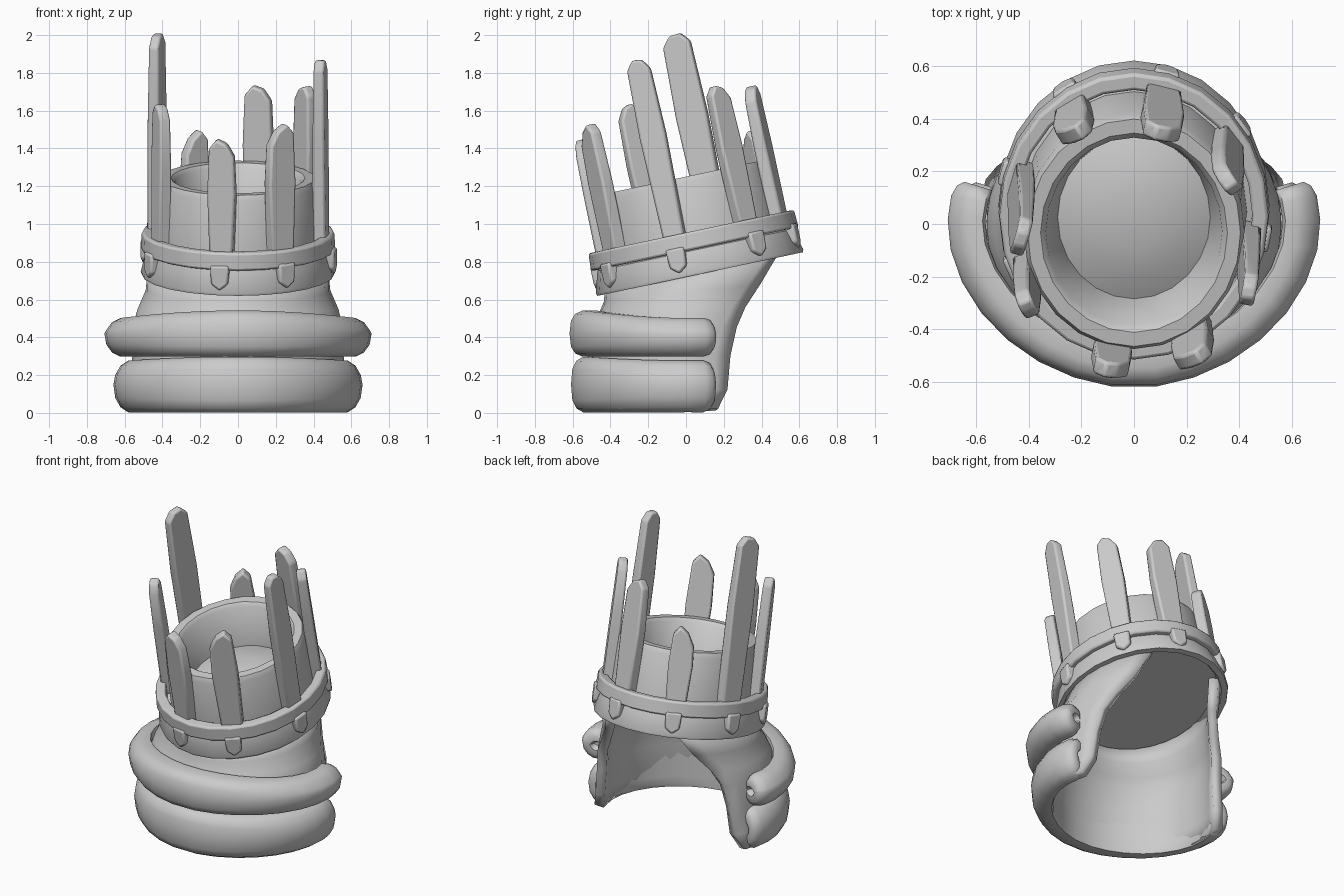
import bpy, bmesh, math
from mathutils import Matrix, Vector

if "Cube" in bpy.data.objects:
    bpy.data.objects.remove(bpy.data.objects["Cube"])

GREY = (0.6, 0.6, 0.6, 1)
mat = bpy.data.materials.new("stone grey")
mat.use_nodes = True
mat.diffuse_color = GREY
mat.node_tree.nodes["Principled BSDF"].inputs["Base Color"].default_value = GREY

# The crown leans forward as one piece
TILT = Matrix.Translation((0, 0.075, 0.735)) @ Matrix.Rotation(math.radians(12), 4, "X")
RATIO = 1.09  # crown rings are slightly longer front to back


def finish(name, bm, matrix=None, angle=40, solid=0, bevel=0):
    bmesh.ops.recalc_face_normals(bm, faces=bm.faces)
    mesh = bpy.data.meshes.new(name)
    bm.to_mesh(mesh)
    bm.free()
    mesh.materials.append(mat)
    ob = bpy.data.objects.new(name, mesh)
    bpy.context.collection.objects.link(ob)
    if matrix:
        ob.matrix_world = matrix
    if solid:
        mod = ob.modifiers.new("thickness", "SOLIDIFY")
        mod.thickness, mod.offset = solid, 0
    if bevel:
        mod = ob.modifiers.new("soft edges", "BEVEL")
        mod.width, mod.segments = bevel, 2
    bpy.ops.object.select_all(action="DESELECT")
    ob.select_set(True)
    bpy.context.view_layer.objects.active = ob
    bpy.ops.object.shade_smooth_by_angle(angle=math.radians(angle))


def loft(bm, rows, wrap):
    """Join rows of points with quads."""
    rings = [[bm.verts.new(p) for p in row] for row in rows]
    n = len(rings[0])
    for a, b in zip(rings, rings[1:]):
        for i in range(n if wrap else n - 1):
            j = (i + 1) % n
            bm.faces.new((a[i], a[j], b[j], b[i]))
    return rings


def power(value, exponent):
    return math.copysign(abs(value) ** exponent, value)


def lathe(name, profile, closed=False, sides=24, bevel=0):
    """Elliptical ring in the crown's frame; open profiles are capped."""
    bm = bmesh.new()
    pts = profile + profile[:1] if closed else profile
    turn = [math.tau * i / sides for i in range(sides)]
    rings = loft(bm, [[(r * math.cos(t), r * RATIO * math.sin(t), z) for t in turn]
                      for r, z in pts], True)
    if closed:
        bmesh.ops.remove_doubles(bm, verts=bm.verts, dist=1e-5)
    else:
        bm.faces.new(rings[0])
        bm.faces.new(rings[-1])
    finish(name, bm, TILT, bevel=bevel)


# Crown: cup with a shallow domed floor, then two bands
lathe("cup", [(0.43, 0.1), (0.42, 0.49), (0.405, 0.52), (0.355, 0.52), (0.335, 0.5),
              (0.29, 0.24), (0.2, 0.28), (0.1, 0.3), (0.02, 0.305)])
lathe("lower_band", [(0.46, 0.03), (0.475, 0), (0.51, 0), (0.515, 0.015),
                     (0.485, 0.13), (0.47, 0.14)])
lathe("upper_band", [(0.515, 0.135), (0.51, 0.23), (0.45, 0.23), (0.45, 0.135)],
      closed=True, bevel=0.012)


def slab(name, outline, degrees, radius, depth):
    """Flat outline on the crown's ellipse, facing outward, thinner towards the top."""
    bm = bmesh.new()
    for loop in loft(bm, [[(side * (depth - 0.012 * z), u, z) for u, z in outline]
                          for side in (-1, 1)], True):
        bm.faces.new(loop)
    t = math.radians(degrees)
    place = (Matrix.Translation((radius * math.cos(t), radius * 1.08 * math.sin(t), 0))
             @ Matrix.Rotation(t, 4, "Z"))
    finish(name, bm, TILT @ place, bevel=0.012)


def spike(index, degrees, top, width, slant):
    """Wooden slat with a chipped top, and its pointed peg below the band."""
    w = width / 2
    right, left = max(slant, 0), max(-slant, 0)
    outline = [(w * 0.8, 0.14), (w, top * 0.65), (w * 0.88, top - 0.05 - right),
               (w * 0.35, top - right * 0.6), (-w * 0.35, top - left * 0.6),
               (-w * 0.88, top - 0.05 - left), (-w, top * 0.65), (-w * 0.8, 0.14)]
    slab(f"spike_{index}", outline, degrees, 0.445, 0.041)
    slab(f"peg_{index}", [(0, 0.025), (0.045, 0.06), (0.05, 0.16), (-0.05, 0.16),
                          (-0.045, 0.06)], degrees, 0.49, 0.038)


for i, (deg, top, width, slant) in enumerate([
        (-101, 0.83, 0.15, 0.04), (-60, 0.9, 0.16, -0.06), (-11, 1.18, 0.14, 0.01),
        (37, 0.96, 0.14, 0.03), (76, 0.92, 0.16, -0.03), (121, 0.69, 0.15, 0.07),
        (164, 1.27, 0.17, 0.01), (204, 0.96, 0.13, 0.03)]):
    spike(i + 1, deg, top, width, slant)

# Collar: thick shell open at the back, narrowing up into the band
rows = []
for z, rx, ry, cy, slope, end in [
        (0.015, 0.56, 0.55, 0, 0, 17), (0.12, 0.54, 0.515, 0, 0, 24),
        (0.3, 0.53, 0.49, 0, 0, 27), (0.45, 0.53, 0.465, 0, 0, 33),
        (0.54, 0.505, 0.445, 0.01, 0.06, 40), (0.64, 0.46, 0.445, 0.04, 0.13, 48),
        (0.76, 0.45, 0.47, 0.07, 0.21, 57)]:
    row = []
    for i in range(25):
        t = math.radians(-90 + (i / 12 - 1) * (90 + end))
        y = ry * math.sin(t)
        row.append((rx * math.cos(t), cy + y, z + slope * y))
    rows.append(row)
bm = bmesh.new()
loft(bm, rows, False)
finish("collar", bm, angle=60, solid=0.06)


def roll(name, z, rx, ry, half_width, half_height, bulge):
    """Padded horseshoe roll with a flat inner side and dimpled ends."""
    # (angle from the front, section scale): the end steps fold back into a dimple
    ends = [(101, 1), (105, 0.9), (107, 0.7), (107, 0.4), (103, 0.25)]
    side = [(a, 1) for a in range(8, 100, 12)] + ends
    path = [(-a, s) for a, s in reversed(side)] + side
    rows = []
    for a, s in path:
        t = math.radians(a - 90)
        centre = Vector((rx * power(math.cos(t), 1.07), ry * power(math.sin(t), 1.07), z))
        out = Vector((math.cos(t), math.sin(t), 0))
        sideways = math.cos(t) ** 2
        row = []
        for k in range(14):
            q = math.tau * k / 14
            c, h = math.cos(q), math.sin(q)
            u = power(c, 0.7 + 0.3 * sideways) * half_width * s
            v = power(h, 0.7 + 0.2 * sideways) * half_height * s
            sag = 0.02 * sideways * bulge * (h > 0)
            row.append(centre + out * max(u, -0.035) + Vector((0, 0, v - sag)))
        rows.append(row)
    bm = bmesh.new()
    rings = loft(bm, rows, True)
    bm.faces.new(rings[0])
    bm.faces.new(rings[-1])
    finish(name, bm, angle=60)


roll("upper_roll", 0.42, 0.6, 0.515, 0.108, 0.125, 2)
roll("lower_roll", 0.15, 0.56, 0.515, 0.1, 0.15, 1)
